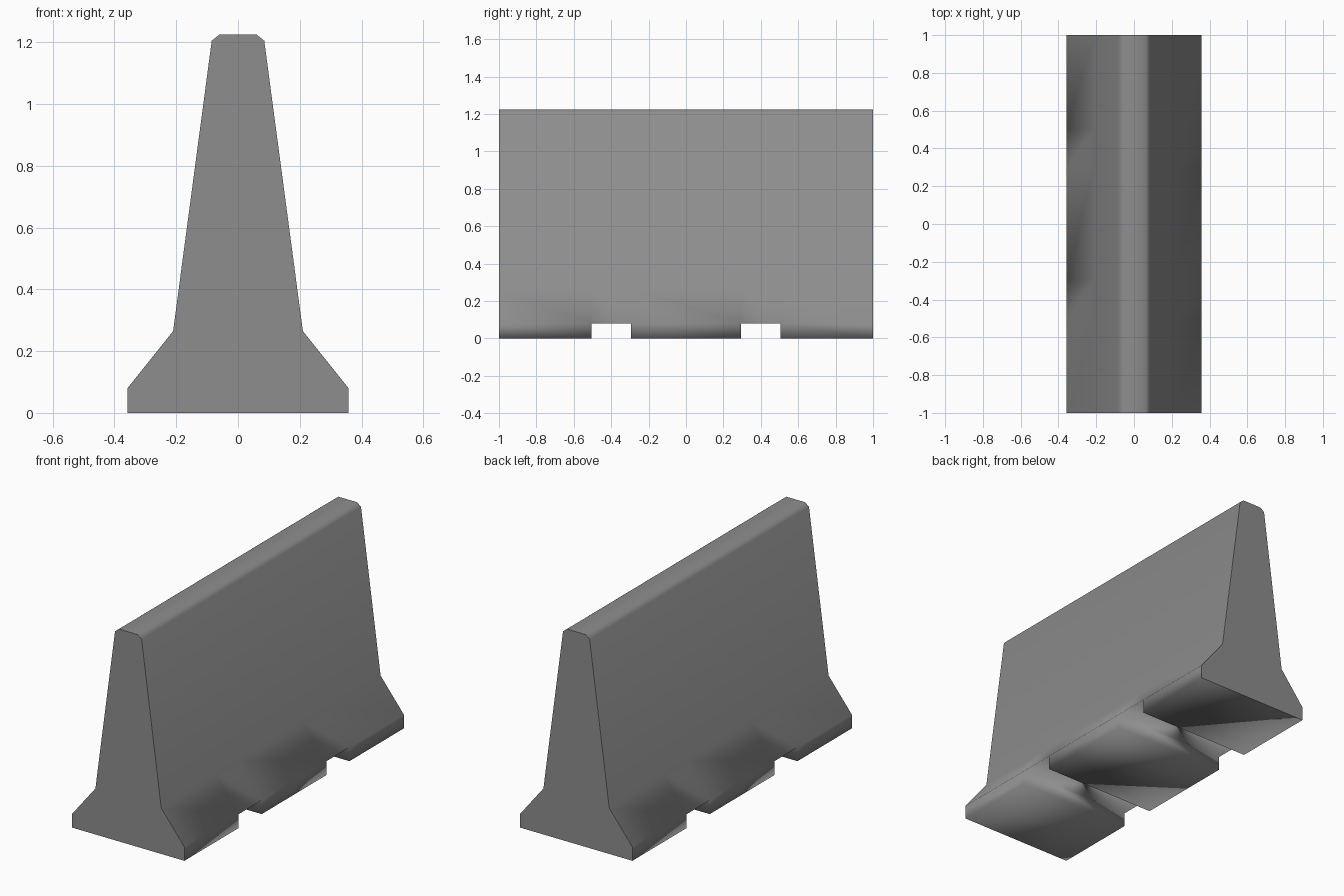
import bpy
import bmesh

cube = bpy.data.objects.get("Cube")
if cube:
    bpy.data.objects.remove(cube, do_unlink=True)

# Concrete material
concrete = bpy.data.materials.new("concrete_grey")
concrete.use_nodes = True
grey = (0.27, 0.27, 0.27, 1.0)
concrete.diffuse_color = grey
bsdf = concrete.node_tree.nodes["Principled BSDF"]
bsdf.inputs["Base Color"].default_value = grey
bsdf.inputs["Roughness"].default_value = 0.8

# Half cross-section from the foot up to the chamfered top, then mirrored
half = [(-0.358, 0), (-0.358, 0.08), (-0.21, 0.265), (-0.085, 1.205), (-0.06, 1.225)]
profile = half + [(-x, z) for x, z in reversed(half)]
count = len(profile)

# Stations along the length; the second and fourth bays are lifting slots
stations = [-1, -0.505, -0.295, 0.295, 0.505, 1]
slot_bays = {1, 3}

bm = bmesh.new()
rings = [[bm.verts.new((x, y, z)) for x, z in profile] for y in stations]

for bay in range(len(stations) - 1):
    a, b = rings[bay], rings[bay + 1]
    # A slot bay skips the foot, leaving a raised ceiling
    section = range(1, count - 1) if bay in slot_bays else range(count)
    loop = list(section)
    for i, j in zip(loop, loop[1:] + loop[:1]):
        bm.faces.new((a[i], a[j], b[j], b[i]))

# Slot walls
for ring in rings[1:-1]:
    bm.faces.new((ring[0], ring[1], ring[-2], ring[-1]))

# End faces
caps = [bm.faces.new(rings[0]), bm.faces.new(rings[-1])]
bmesh.ops.recalc_face_normals(bm, faces=bm.faces[:])

# Soft shading along the body, crisp ends
for face in bm.faces:
    face.smooth = True
for cap in caps:
    for edge in cap.edges:
        edge.smooth = False

mesh = bpy.data.meshes.new("barrier_body")
bm.to_mesh(mesh)
bm.free()
mesh.materials.append(concrete)
barrier = bpy.data.objects.new("barrier_body", mesh)
bpy.context.collection.objects.link(barrier)
